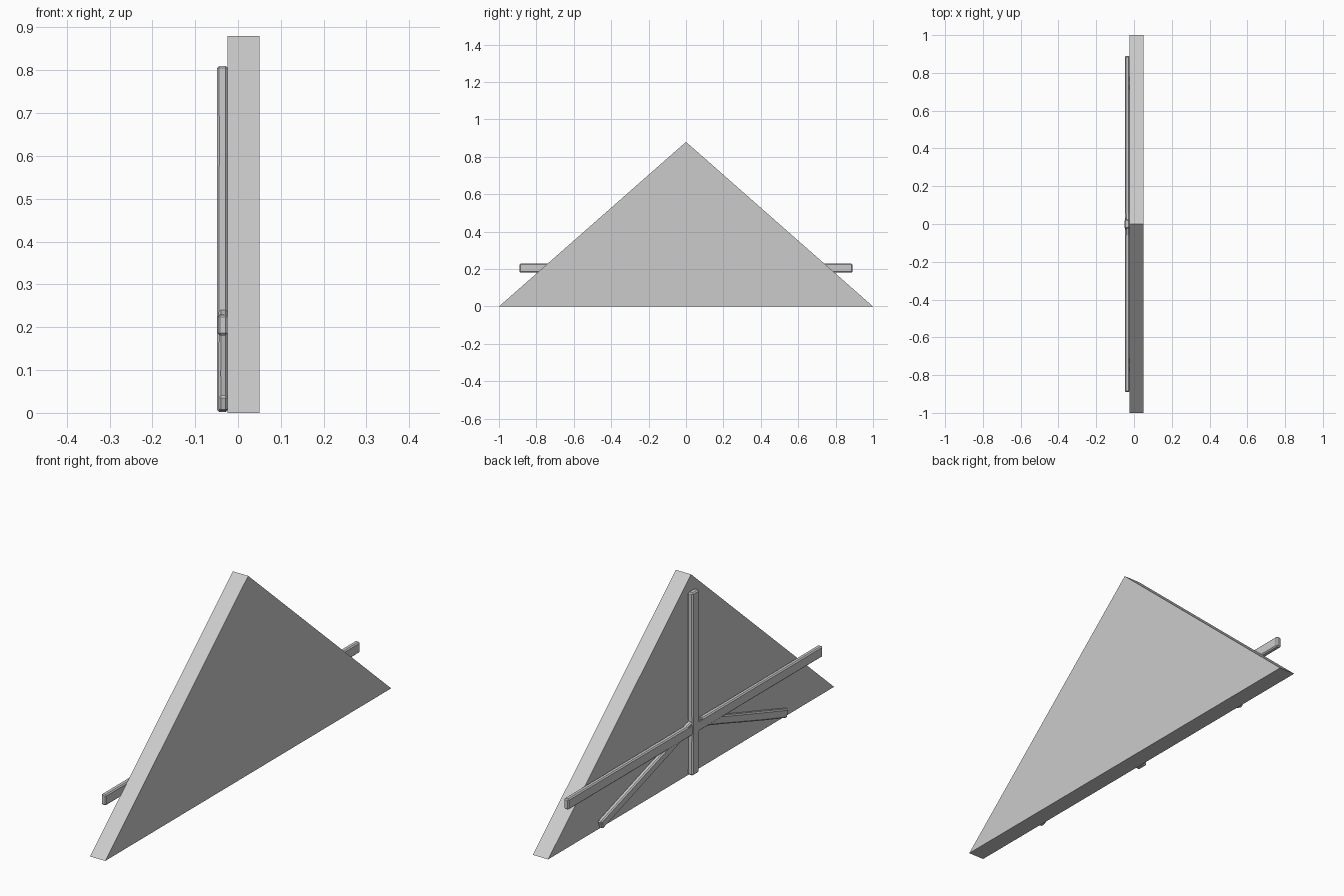
import bpy, bmesh, math, random
from mathutils import Vector

if "Cube" in bpy.data.objects:
    bpy.data.objects.remove(bpy.data.objects["Cube"])

random.seed(4)


def finish(bm, name):
    bmesh.ops.recalc_face_normals(bm, faces=bm.faces)
    me = bpy.data.meshes.new(name)
    bm.to_mesh(me)
    bm.free()
    ob = bpy.data.objects.new(name, me)
    bpy.context.collection.objects.link(ob)
    return ob


def bar(name, start, end, width, x0, x1, wobble=0.0015, rings=5):
    """Slightly uneven hewn timber between two (y, z) points."""
    a, b = Vector((0, *start)), Vector((0, *end))
    side = (b - a).normalized().cross(Vector((1, 0, 0)))
    bm = bmesh.new()
    loops = []
    for i in range(rings):
        mid = a.lerp(b, i / (rings - 1))
        inner = 0 < i < rings - 1
        loop = []
        for s, x in ((-1, x0), (1, x0), (1, x1), (-1, x1)):
            off = random.uniform(-wobble, wobble) if inner else 0
            p = mid + side * (s * width / 2 + off)
            p.x = x + (off * 0.5 if x == x0 else 0)
            loop.append(bm.verts.new(p))
        loops.append(loop)
    for l, m in zip(loops, loops[1:]):
        for k in range(4):
            bm.faces.new((l[k], l[(k + 1) % 4], m[(k + 1) % 4], m[k]))
    bm.faces.new(loops[0])
    bm.faces.new(loops[-1])
    ob = finish(bm, name)
    # softened timber edges
    bev = ob.modifiers.new("bevel", 'BEVEL')
    bev.width = 0.005
    bev.segments = 1
    bev.limit_method = 'ANGLE'
    bev.angle_limit = math.radians(40)
    return ob


# triangular gable wall
bm = bmesh.new()
tri = [(-1, 0), (1, 0), (0, 0.88)]
face = bm.faces.new([bm.verts.new((-0.025, y, z)) for y, z in tri])
ext = bmesh.ops.extrude_face_region(bm, geom=[face], use_keep_orig=True)
bmesh.ops.translate(bm, vec=(0.075, 0, 0),
                    verts=[g for g in ext["geom"] if isinstance(g, bmesh.types.BMVert)])
finish(bm, "gable_wall")

# timber frame on the outer face
bar("king_post", (0, 0.002), (0, 0.81), 0.048, -0.049, -0.024)
bar("cross_beam", (-0.89, 0.205), (0.89, 0.205), 0.048, -0.047, -0.024)
for s, label in ((1, "left"), (-1, "right")):
    bar(f"brace_{label}", (s * 0.01, 0.225), (s * 0.65, 0.021), 0.038, -0.045, -0.024)
